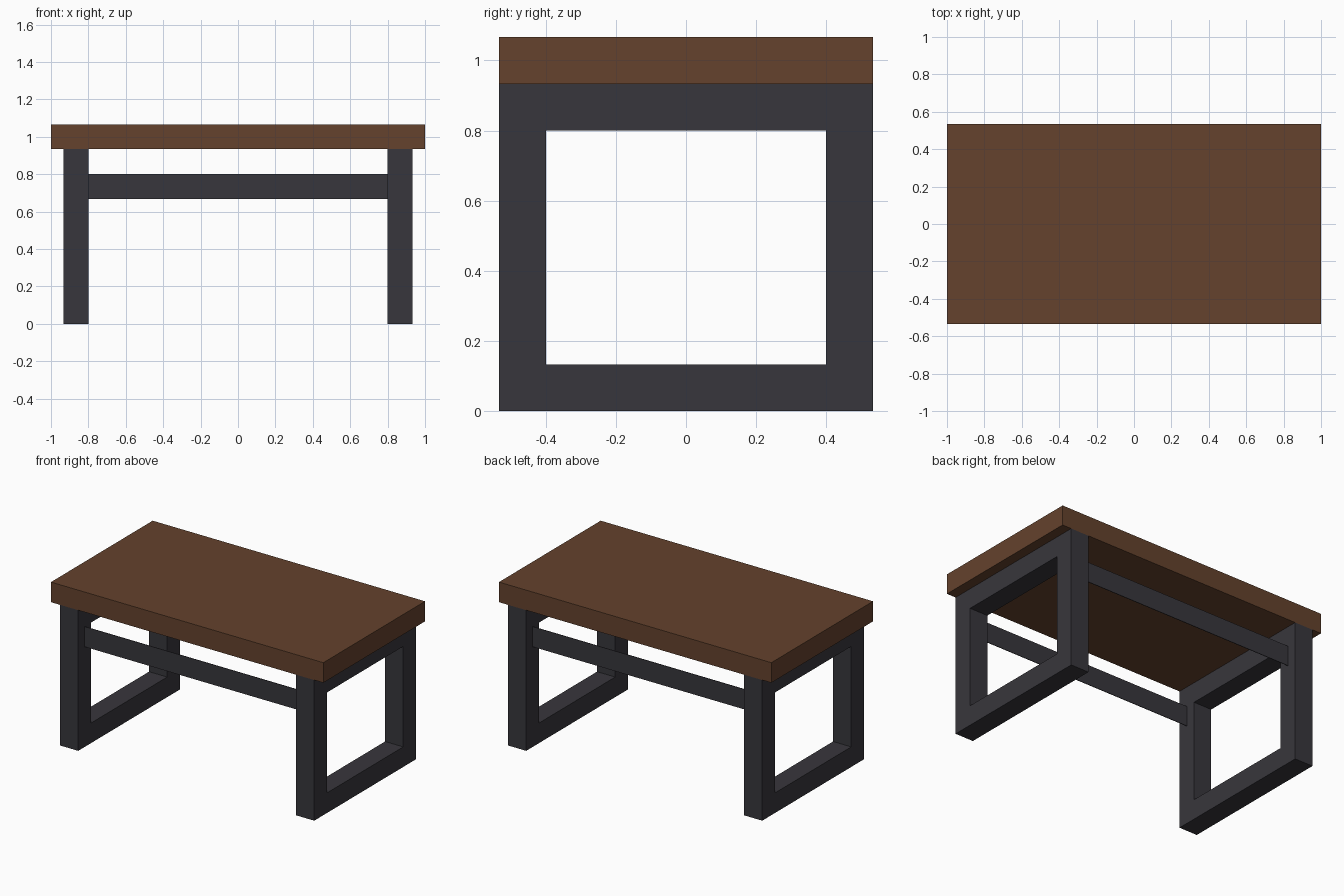
import bpy
import bmesh
from mathutils import Matrix, Vector

cube = bpy.data.objects.get("Cube")
if cube:
    bpy.data.objects.remove(cube, do_unlink=True)

U = 2 / 15          # thickness of the beams and the top
HALF_DEPTH = 4 * U
LEG_HEIGHT = 7 * U


def make_material(name, rgb):
    mat = bpy.data.materials.new(name)
    mat.use_nodes = True
    mat.diffuse_color = (*rgb, 1)
    mat.node_tree.nodes["Principled BSDF"].inputs["Base Color"].default_value = (*rgb, 1)
    return mat


def finish(bm, name, mat):
    bmesh.ops.recalc_face_normals(bm, faces=bm.faces)
    mesh = bpy.data.meshes.new(name)
    bm.to_mesh(mesh)
    bm.free()
    mesh.materials.append(mat)
    obj = bpy.data.objects.new(name, mesh)
    bpy.context.collection.objects.link(obj)
    return obj


def box(name, center, size, mat):
    bm = bmesh.new()
    bmesh.ops.create_cube(bm, size=1, matrix=Matrix.Translation(center) @ Matrix.Diagonal((*size, 1)))
    return finish(bm, name, mat)


def leg_frame(name, x, mat):
    """Closed rectangular loop of square beam in the y-z plane."""
    bm = bmesh.new()

    def loop(inset):
        y, low, high = HALF_DEPTH - inset, inset, LEG_HEIGHT - inset
        corners = ((-y, low), (y, low), (y, high), (-y, high))
        return [bm.verts.new((x - U / 2, a, b)) for a, b in corners]

    outer, inner = loop(0), loop(U)
    ring = []
    for i in range(4):
        j = (i + 1) % 4
        ring.append(bm.faces.new((outer[i], outer[j], inner[j], inner[i])))
    result = bmesh.ops.extrude_face_region(bm, geom=ring, use_keep_orig=True)
    moved = [g for g in result["geom"] if isinstance(g, bmesh.types.BMVert)]
    bmesh.ops.translate(bm, verts=moved, vec=Vector((U, 0, 0)))
    return finish(bm, name, mat)


wood = make_material("brown wood", (0.128, 0.054, 0.026))
metal = make_material("dark grey metal", (0.039, 0.037, 0.045))

# Table top
box("table_top", (0, 0, LEG_HEIGHT + U / 2), (2, 2 * HALF_DEPTH, U), wood)

# Leg frames at both ends
for side, sign in (("left", 1), ("right", -1)):
    leg_frame(side + "_leg_frame", sign * 6.5 * U, metal)

# Thin rails joining the frames, centred on the posts
for side, sign in (("front", -1), ("back", 1)):
    box(side + "_rail", (0, sign * 3.5 * U, 5.5 * U), (12 * U, 0.004, U), metal)
